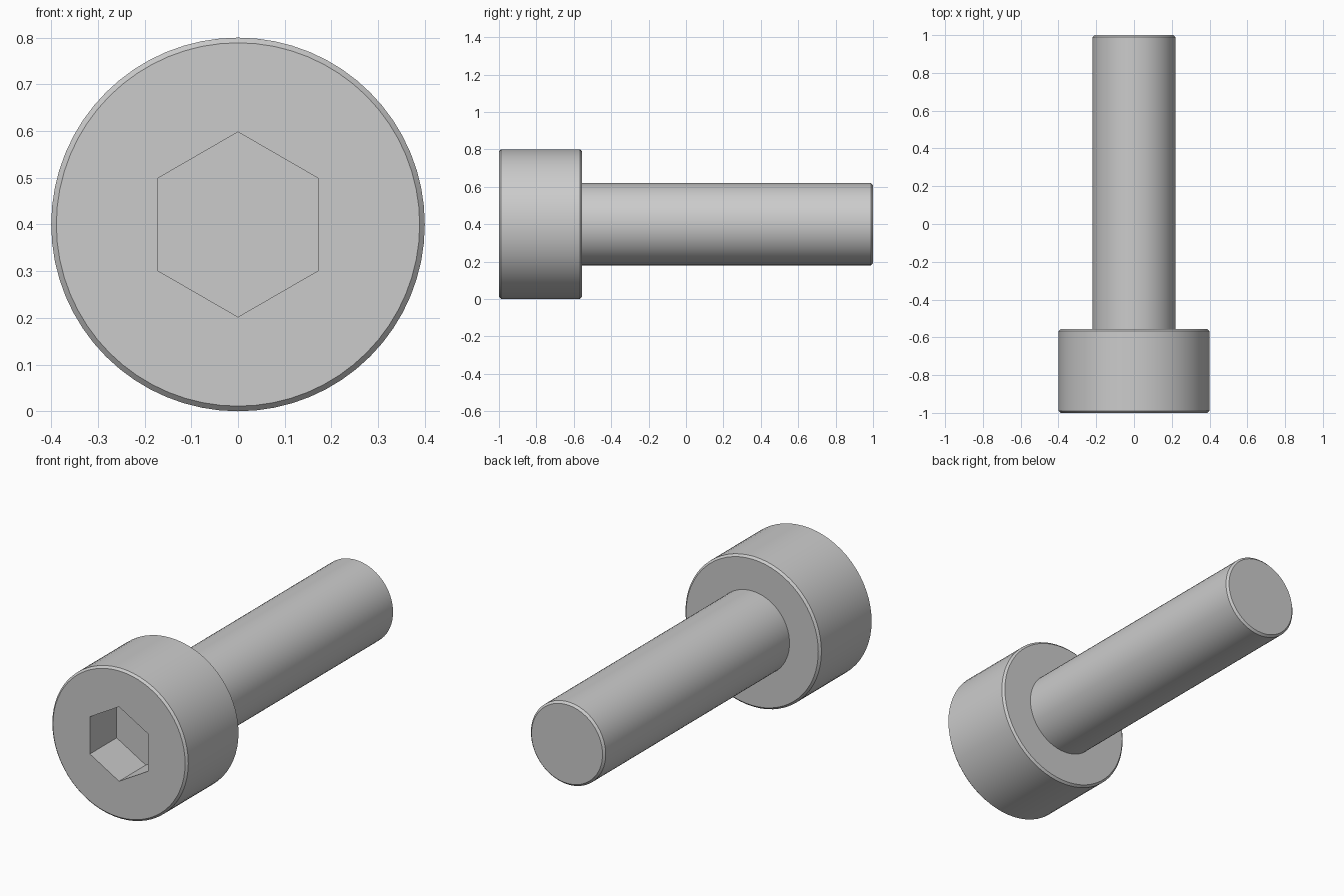
import bpy, bmesh
from math import sin, cos, pi

default = bpy.data.objects.get("Cube")
if default:
    bpy.data.objects.remove(default, do_unlink=True)

HEAD_R, SHANK_R, HEX_R = 0.4, 0.22, 0.198
FRONT, COLLAR, END = -1.0, -0.556, 1.0
SOCKET_DEPTH, CHAMFER, SEGMENTS = 0.225, 0.011, 64

# Plain grey steel
steel = bpy.data.materials.new("grey_steel")
steel.use_nodes = True
steel.diffuse_color = (0.6, 0.6, 0.6, 1)
steel.node_tree.nodes["Principled BSDF"].inputs["Base Color"].default_value = (0.6, 0.6, 0.6, 1)


def ring(bm, radius, y, count):
    """Ring of vertices around the bolt axis, with a corner at the top."""
    return [bm.verts.new((radius * sin(2 * pi * i / count), y,
                          HEAD_R + radius * cos(2 * pi * i / count)))
            for i in range(count)]


def skin(bm, profile, count):
    """Join rings along a (radius, y) profile; return the rings."""
    rings = [ring(bm, r, y, count) for r, y in profile]
    for a, b in zip(rings, rings[1:]):
        for i in range(count):
            j = (i + 1) % count
            bm.faces.new((a[i], a[j], b[j], b[i]))
    return rings


def chamfered(radius, start, end):
    return [(radius - CHAMFER, start), (radius, start + CHAMFER),
            (radius, end - CHAMFER), (radius - CHAMFER, end)]


def finish(name, bm):
    bmesh.ops.recalc_face_normals(bm, faces=bm.faces)
    mesh = bpy.data.meshes.new(name)
    bm.to_mesh(mesh)
    bm.free()
    mesh.materials.append(steel)
    obj = bpy.data.objects.new(name, mesh)
    bpy.context.collection.objects.link(obj)
    bpy.ops.object.select_all(action='DESELECT')
    obj.select_set(True)
    bpy.context.view_layer.objects.active = obj
    bpy.ops.object.shade_smooth_by_angle(angle=pi / 6)


# Cylindrical head with a hexagonal socket in its front face
bm = bmesh.new()
outer = skin(bm, chamfered(HEAD_R, FRONT, COLLAR), SEGMENTS)
bm.faces.new(outer[-1])
socket = skin(bm, [(HEX_R, FRONT), (HEX_R, FRONT + SOCKET_DEPTH)], 6)
bm.faces.new(socket[-1])
rim = [e for e in bm.edges if e.is_boundary]
bmesh.ops.triangle_fill(bm, edges=rim, use_beauty=True, normal=(0, -1, 0))
finish("socket_head", bm)

# Plain shank, seated slightly inside the head
bm = bmesh.new()
profile = [(SHANK_R, COLLAR - 0.02)] + chamfered(SHANK_R, COLLAR, END)[2:]
rings = skin(bm, profile, SEGMENTS)
bm.faces.new(rings[0])
bm.faces.new(rings[-1])
finish("shank", bm)
